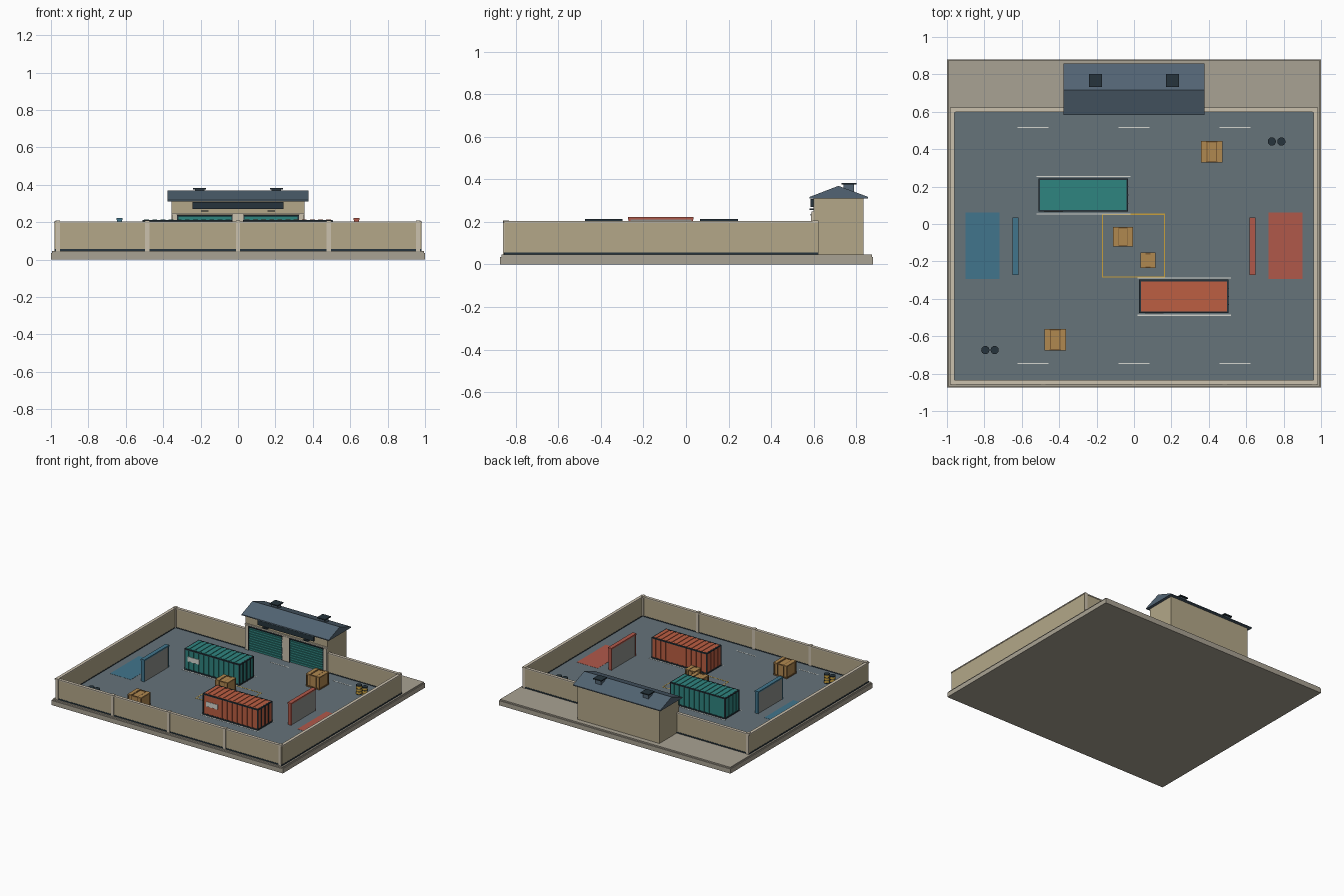
import bpy, bmesh
from mathutils import Matrix

if "Cube" in bpy.data.objects:
    bpy.data.objects.remove(bpy.data.objects["Cube"])


def mat(name, hexcode):
    m = bpy.data.materials.new(name)
    lin = []
    for i in (0, 2, 4):
        c = int(hexcode[i:i + 2], 16) / 255
        lin.append(c / 12.92 if c <= 0.04045 else ((c + 0.055) / 1.055) ** 2.4)
    m.diffuse_color = (*lin, 1)
    m.use_nodes = True
    m.node_tree.nodes["Principled BSDF"].inputs["Base Color"].default_value = m.diffuse_color
    return m


CONCRETE = mat("concrete", "A9A293")
WALL = mat("wall", "B3A789")
TRIM = mat("trim", "CBC1AE")
ASPHALT = mat("asphalt", "66737A")
ROOF = mat("roof", "526473")
DARK = mat("dark_metal", "26343C")
TEAL = mat("teal", "2F8580")
RUST = mat("rust", "BC5E42")
BLUE = mat("blue", "41758C")
RED = mat("red", "B0584A")
WOOD = mat("wood", "B08850")
WOOD_DARK = mat("dark_wood", "7D5C34")
YELLOW = mat("yellow", "C9A03C")
WHITE = mat("white_paint", "D5D6D0")
PANEL = mat("panel", "8D8F8B")


def finish(name, bm, material):
    me = bpy.data.meshes.new(name)
    bm.to_mesh(me)
    bm.free()
    me.materials.append(material)
    ob = bpy.data.objects.new(name, me)
    bpy.context.collection.objects.link(ob)
    return ob


def boxes(name, material, *items):
    """One object from boxes given as (x0, x1, y0, y1, z0, z1)."""
    bm = bmesh.new()
    for x0, x1, y0, y1, z0, z1 in items:
        m = Matrix.Translation(((x0 + x1) / 2, (y0 + y1) / 2, (z0 + z1) / 2))
        bmesh.ops.create_cube(bm, size=1, matrix=m @ Matrix.Diagonal((x1 - x0, y1 - y0, z1 - z0, 1)))
    return finish(name, bm, material)


def frame_bars(x0, x1, y0, y1, z0, z1, t):
    """The twelve edge bars of a box."""
    xs, ys, zs = [(x0, x0 + t), (x1 - t, x1)], [(y0, y0 + t), (y1 - t, y1)], [(z0, z0 + t), (z1 - t, z1)]
    bars = [(*x, *y, z0, z1) for x in xs for y in ys]
    bars += [(x0 + t, x1 - t, *y, *z) for y in ys for z in zs]
    bars += [(*x, y0 + t, y1 - t, *z) for x in xs for z in zs]
    return bars


F = 0.05  # yard floor level

# Base slab and yard floor
boxes("base_slab", CONCRETE, (-1, 1, -0.875, 0.88, 0, 0.036), (-0.994, 0.994, -0.869, 0.874, 0.036, 0.046))
boxes("yard_floor", ASPHALT, (-0.965, 0.965, -0.835, 0.605, 0.04, F))

# Perimeter walls with plinth, coping and posts
runs = [(-0.98, -0.962, -0.855, 0.62), (0.962, 0.98, -0.855, 0.62), (-0.962, 0.962, -0.855, -0.837),
        (-0.962, -0.345, 0.602, 0.62), (0.345, 0.962, 0.602, 0.62)]
boxes("perimeter_wall", WALL, *[(*r, 0.044, 0.196) for r in runs])
e = 0.003
boxes("wall_coping", TRIM, *[(r[0] - e, r[1] + e, r[2] - e, r[3] + e, 0.196, 0.204) for r in runs])
boxes("wall_plinth", DARK, *[(r[0] - .002, r[1] + .002, r[2] - .002, r[3] + .002, 0.044, 0.056) for r in runs])
posts = [(x, -0.847) for x in (-0.962, -0.485, 0, 0.485, 0.962)] + [(-0.966, 0.61), (0.966, 0.61)]
boxes("wall_posts", TRIM, *[(x - .011, x + .011, y - .014, y + .014, 0.044, 0.208) for x, y in posts])

# Depot building body, pillars and lintel
boxes("depot_body", WALL, (-0.355, 0.355, 0.60, 0.835, 0.044, 0.315))
boxes("depot_pillars", TRIM, *[(x - w, x + w, 0.588, 0.602, F, 0.24) for x, w in ((-.339, .014), (0, .03), (.339, .014))],
      (-0.355, 0.355, 0.59, 0.602, 0.24, 0.25))

# Gabled roof
bm = bmesh.new()
prof = [(0.582, 0.311), (0.857, 0.311), (0.857, 0.318), (0.717, 0.37), (0.582, 0.318)]
face = bm.faces.new([bm.verts.new((-0.377, y, z)) for y, z in prof])
ext = bmesh.ops.extrude_face_region(bm, geom=[face])
bmesh.ops.translate(bm, vec=(0.754, 0, 0), verts=[v for v in ext["geom"] if isinstance(v, bmesh.types.BMVert)])
bmesh.ops.recalc_face_normals(bm, faces=bm.faces)
finish("depot_roof", bm, ROOF)

# Sign board, roof vents, shutters and lamps
boxes("sign_board", DARK, (-0.242, 0.242, 0.586, 0.602, 0.27, 0.308))
for s, side in ((-1, "left"), (1, "right")):
    x = 0.205 * s
    boxes(side + "_roof_vent", ROOF, (x - .025, x + .025, 0.742, 0.79, 0.335, 0.376))
    boxes(side + "_vent_cap", DARK, (x - .035, x + .035, 0.732, 0.802, 0.376, 0.384))
    c = 0.177 * s
    boxes(side + "_shutter", TEAL, (c - .146, c + .146, 0.596, 0.602, F, 0.236),
          *[(c - .142, c + .142, 0.590, 0.597, F + .006 + i * .0186, F + .018 + i * .0186) for i in range(9)])
    boxes(side + "_shutter_frame", DARK, (c - .148, c + .148, 0.586, 0.602, 0.23, 0.238),
          *[(c + k - .003, c + k + .003, 0.588, 0.602, F, 0.23) for k in (-.145, .145)])
    boxes(side + "_door_lamp", DARK, (c - .02, c + .02, 0.582, 0.602, 0.256, 0.264))


# Shipping containers
def container(name, material, x0, y0):
    x1, y1, z0, z1 = x0 + 0.478, y0 + 0.178, F, 0.214
    parts = [(x0 + .006, x1 - .006, y0 + .006, y1 - .006, z0 + .004, z1 - .004)]
    n = 11
    for i in range(n):
        c = x0 + 0.478 * (i + .5) / n
        w = 0.013
        parts += [(c - w, c + w, y0 + .001, y0 + .007, z0 + .01, z1 - .01),
                  (c - w, c + w, y1 - .007, y1 - .001, z0 + .01, z1 - .01),
                  (c - w, c + w, y0 + .01, y1 - .01, z1 - .005, z1)]
    for i in range(4):
        c = y0 + 0.178 * (i + .5) / 4
        parts += [(x - .003, x + .003, c - .015, c + .015, z0 + .01, z1 - .01) for x in (x0 + .005, x1 - .005)]
    boxes(name + "_body", material, *parts)
    boxes(name + "_frame", DARK, *frame_bars(x0, x1, y0, y1, z0, z1 - .001, .009))
    boxes(name + "_lock_rods", DARK, *[(x1 - .004, x1 + .002, y0 + k - .002, y0 + k + .002, z0, z1 - .005)
                                       for k in (.045, .089, .133)])
    boxes(name + "_plate", WHITE, (x0 + .03, x0 + .13, y0 - .002, y0 + .002, 0.12, 0.158))
    boxes(name + "_floor_lines", WHITE, *[(x0 - .01, x1 + .012, y - .003, y + .003, F, F + .001)
                                          for y in (y0 - .012, y1 + .01)])


container("teal_container", TEAL, -0.51, 0.066)
container("rust_container", RUST, 0.028, -0.476)

# Cover walls and team pads
for s, side, m in ((-1, "left", BLUE), (1, "right", RED)):
    x = 0.634 * s
    boxes(side + "_cover_wall", PANEL, (x - .012, x + .012, -0.265, 0.03, F, 0.212))
    boxes(side + "_cover_trim", m, (x - .016, x + .016, -0.272, 0.036, 0.212, 0.223),
          (x - .014, x + .014, -0.27, -0.262, F, 0.212), (x - .014, x + .014, 0.026, 0.034, F, 0.212))
    p = 0.81 * s
    boxes(side + "_pad", m, (p - .09, p + .09, -0.295, 0.062, F, F + .001))

# Painted floor markings
boxes("floor_dashes", WHITE, *[(x - .082, x + .082, y - .003, y + .003, F, F + .001)
                               for x in (-.54, 0, .54) for y in (.515, -.745)])
X0, X1, Y0, Y1, t = -0.171, 0.167, -0.286, 0.055, 0.006
boxes("centre_outline", YELLOW, *[(X0, X1, y, y + t, F, F + .001) for y in (Y0, Y1 - t)],
      *[(x, x + t, Y0 + t, Y1 - t, F, F + .001) for x in (X0, X1 - t)])

# Wooden crates
for i, (x, y, s, h) in enumerate([(-.059, -.068, .106, .1), (.075, -.194, .082, .075),
                                  (.416, .387, .116, .1), (-.421, -.619, .116, .1)]):
    r, g, z1 = s / 2, s / 2 - .004, F + h
    b = s * .22
    boxes(f"crate_{i + 1}", WOOD, (x - g, x + g, y - g, y + g, F, z1 - .004),
          *[(x + k - .014, x + k + .014, y - r, y + r, z1 - .006, z1) for k in (-r + .014, r - .014)])
    boxes(f"crate_{i + 1}_frame", WOOD_DARK, *frame_bars(x - r, x + r, y - r, y + r, F, z1 - .001, .009),
          *[(x + k - .003, x + k + .003, y - r + .001, y + r - .001, F, z1 - .001) for k in (-b, b)])

# Barrels
for i, (x, y) in enumerate([(.737, .441), (.788, .441), (-.795, -.674), (-.745, -.674)]):
    for name, m, parts in (("barrel", YELLOW, [(.020, F, F + .066)]),
                           ("barrel_bands", DARK, [(.022, F + .064, F + .07), (.0215, F + .042, F + .046),
                                                   (.0215, F + .02, F + .024), (.0215, F, F + .004)])):
        bm = bmesh.new()
        for r, a, b in parts:
            bmesh.ops.create_cone(bm, cap_ends=True, segments=16, radius1=r, radius2=r, depth=b - a,
                                  matrix=Matrix.Translation((x, y, (a + b) / 2)))
        finish(f"{name}_{i + 1}", bm, m)
